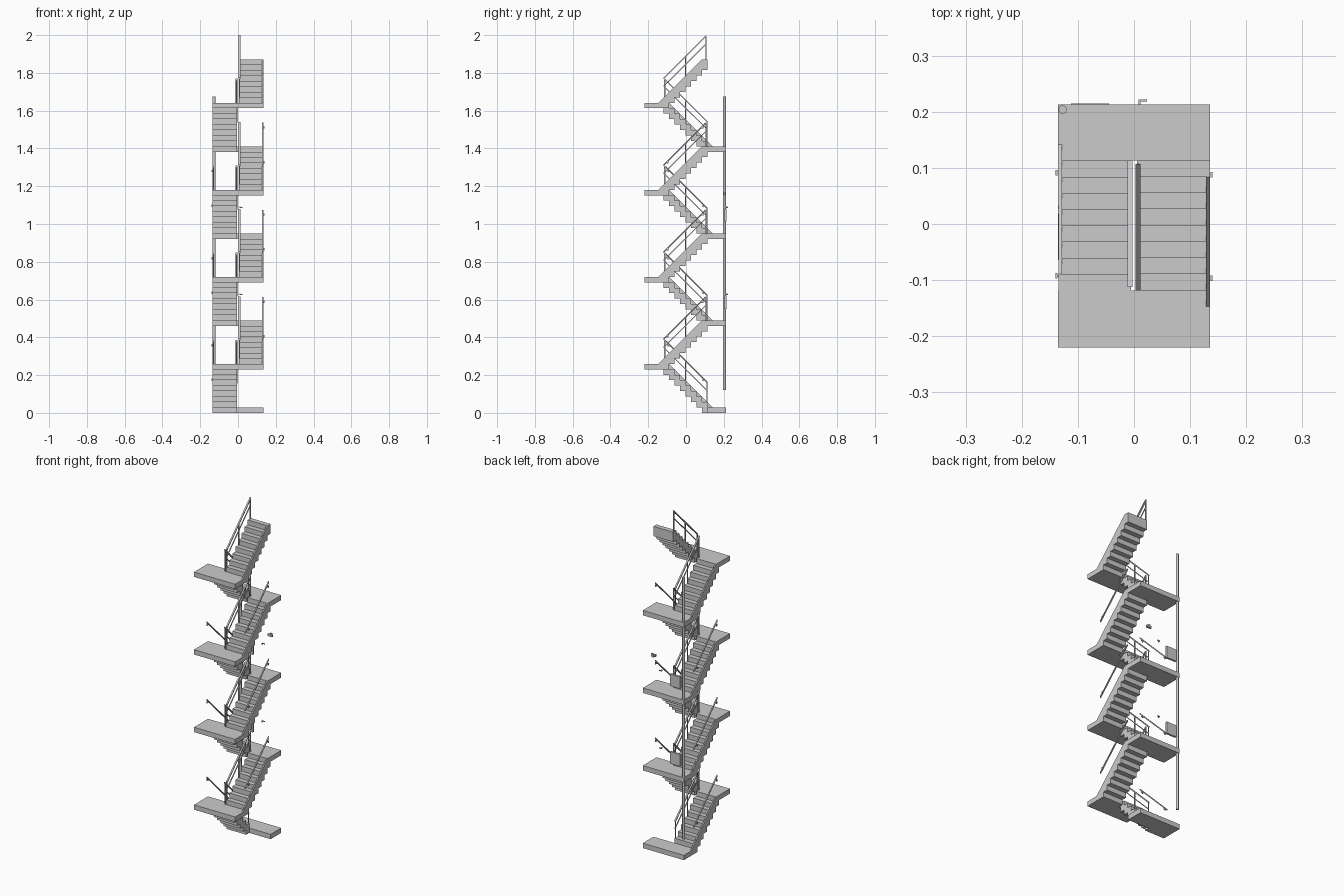
import bpy, bmesh, math

if "Cube" in bpy.data.objects:
    bpy.data.objects.remove(bpy.data.objects["Cube"])

N = 8                 # steps per flight
R = 0.0288            # riser
T = 0.0289            # tread
YC = -0.0025          # flight centre in y
H = N * T / 2         # half run
W = 0.135             # half width of the stairwell


def add_object(name, mesh, loc=(0, 0, 0), rot=0.0):
    ob = bpy.data.objects.new(name, mesh)
    ob.location = loc
    ob.rotation_euler[2] = rot
    bpy.context.collection.objects.link(ob)
    return ob


def to_mesh(bm, name):
    bmesh.ops.recalc_face_normals(bm, faces=bm.faces)
    me = bpy.data.meshes.new(name)
    bm.to_mesh(me)
    bm.free()
    return me


def prism(bm, pts, x0, x1):
    """Extrude a (y, z) outline from x0 to x1."""
    f = bm.faces.new([bm.verts.new((x0, y, z)) for y, z in pts])
    g = bmesh.ops.extrude_face_region(bm, geom=[f])['geom']
    vs = [v for v in g if isinstance(v, bmesh.types.BMVert)]
    bmesh.ops.translate(bm, verts=vs, vec=(x1 - x0, 0, 0))


def block(bm, x0, x1, y0, y1, z0, z1):
    prism(bm, [(y0, z0), (y1, z0), (y1, z1), (y0, z1)], x0, x1)


def box_object(name, *b):
    bm = bmesh.new()
    block(bm, *b)
    return add_object(name, to_mesh(bm, name))


def nose(y):
    """Height of the nosing line above the lower landing."""
    return (y + H + T) * R / T


def slope_bar(bm, x0, x1, y0, y1, h, t):
    """Bar parallel to the nosing line, top at height h above it."""
    prism(bm, [(y0, nose(y0) + h - t), (y1, nose(y1) + h - t),
               (y1, nose(y1) + h), (y0, nose(y0) + h)], x0, x1)


# Steps: sawtooth above and below
bm = bmesh.new()
top, low = [], []
for i in range(N):
    for y in (-H + i * T, -H + (i + 1) * T):
        top.append((y, (i + 1) * R))
        low.append((y, (i - 1) * R))
prism(bm, top + low[::-1], 0.005, W - 0.007)
# Outer stringer covering the step ends
prism(bm, [(-H - T, 0), (H - T, N * R), (H, N * R)] + low[::-1], W - 0.007, W)
flight_mesh = to_mesh(bm, "stair_flight")

# Inner banister: three posts and two sloping rails
bm = bmesh.new()
for y in (-H + 0.003, 0.0, H - 0.008):
    block(bm, 0.005, 0.010, y - 0.0025, y + 0.0025, nose(y) - R, nose(y) + 0.100)
slope_bar(bm, 0.003, 0.012, -H, H - 0.006, 0.105, 0.008)
slope_bar(bm, 0.005, 0.010, -H, H - 0.006, 0.062, 0.006)
banister_mesh = to_mesh(bm, "banister")

# Wall handrail with two brackets
bm = bmesh.new()
slope_bar(bm, 0.127, 0.134, -H - 0.002, H - 0.012, 0.108, 0.008)
for y in (-0.094, 0.090):
    z = nose(y) + 0.096
    block(bm, 0.129, 0.139, y - 0.002, y + 0.002, z - 0.003, z + 0.004)
    block(bm, 0.136, 0.140, y - 0.005, y + 0.005, z - 0.006, z + 0.006)
handrail_mesh = to_mesh(bm, "wall_handrail")

# Flights alternate left and right, turned half a circle each time
for k in range(8):
    level = R + k * N * R
    rot = math.pi if k % 2 == 0 else 0.0
    loc = (0, YC, level)
    add_object(f"stair_flight_{k}", flight_mesh, loc, rot)
    add_object(f"banister_{k}", banister_mesh, loc, rot)
    if k < 6:
        add_object(f"wall_handrail_{k}", handrail_mesh, loc, rot)
    y0, y1 = (YC + H, 0.213) if k % 2 == 0 else (-0.22, YC - H)
    box_object(f"landing_{k}", -W, W, y0, y1, level - R, level)

# Standpipe at the back left corner
bm = bmesh.new()
bmesh.ops.create_cone(bm, cap_ends=True, segments=16, radius1=0.0075,
                      radius2=0.0075, depth=1.555)
pipe = add_object("standpipe", to_mesh(bm, "standpipe"), (-0.127, 0.204, 0.8975))
for p in pipe.data.polygons:
    p.use_smooth = len(p.vertices) == 4

# Wall cabinets and small door handles on the back wall
for k, z in enumerate((0.551, 1.012)):
    box_object(f"wall_cabinet_{k}", -0.112, -0.045, 0.203, 0.215, z, z + 0.07)
    box_object(f"door_handle_{k}", 0.008, 0.023, 0.218, 0.222, z + 0.074, z + 0.079)
    box_object(f"handle_stem_{k}", 0.008, 0.012, 0.211, 0.219, z + 0.072, z + 0.081)

# Wall lamp under the upper flight
box_object("lamp_body", 0.055, 0.085, 0.198, 0.209, 1.153, 1.166)
box_object("lamp_mount", 0.064, 0.076, 0.207, 0.213, 1.150, 1.170)
